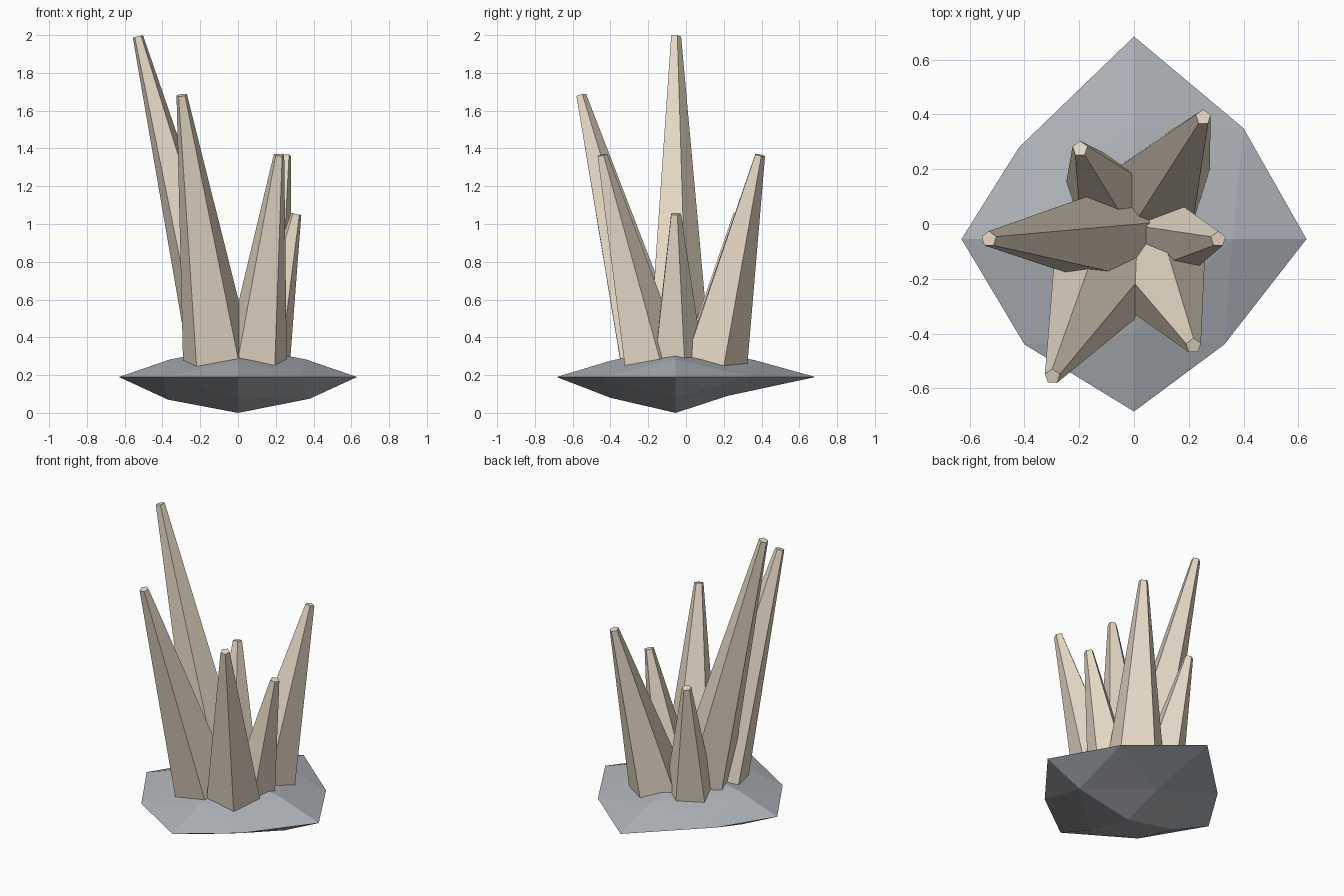
import bpy, math
from mathutils import Vector

if "Cube" in bpy.data.objects:
    bpy.data.objects.remove(bpy.data.objects["Cube"])


def material(name, rgb):
    m = bpy.data.materials.new(name)
    m.diffuse_color = (*rgb, 1)
    m.use_nodes = True
    m.node_tree.nodes["Principled BSDF"].inputs["Base Color"].default_value = m.diffuse_color
    return m


def mesh_object(name, verts, faces, mat):
    me = bpy.data.meshes.new(name)
    me.from_pydata(verts, [], faces)
    me.materials.append(mat)
    ob = bpy.data.objects.new(name, me)
    bpy.context.collection.objects.link(ob)
    return ob


stone = material("stone", (0.42, 0.45, 0.48))
crystal = material("crystal", (0.80, 0.70, 0.57))

# Rock base: a flattened octahedron, each face split in four
rim = [(0.63, -0.055), (0.40, 0.35), (0, 0.685), (-0.42, 0.28),
       (-0.63, -0.055), (-0.40, -0.44), (0, -0.685), (0.33, -0.44)]
upper = [(0.36, -0.055, 0.283), (0, 0.36, 0.28), (-0.36, -0.055, 0.283), (0, -0.40, 0.276)]
lower = [(0.38, -0.055, 0.075), (0, 0.22, 0.09), (-0.37, -0.055, 0.07), (0, -0.40, 0.08)]
verts = [(x, y, 0.19) for x, y in rim] + upper + lower + [(0, -0.055, 0.35), (0, -0.055, 0)]
faces = []
for k in range(4):
    n = (k + 1) % 4
    a, mid, b = 2 * k, 2 * k + 1, 2 * n
    for ring, pole, flip in ((8, 16, False), (12, 17, True)):
        p, q = ring + k, ring + n
        tris = [(a, mid, p), (mid, b, q), (p, mid, q), (p, q, pole)]
        faces += [t[::-1] if flip else t for t in tris]
mesh_object("rock_base", verts, faces, stone)


# Crystals: leaning five-sided tapered spikes sunk into the rock
def spike(name, base, tip, r_base, r_tip=0.029):
    base, tip = Vector(base), Vector(tip)
    axis = tip - base
    turn = Vector((0, 0, 1)).rotation_difference(axis)
    pts = []
    for centre, r in ((base, r_base), (tip, r_tip)):
        for i in range(5):
            t = math.radians(90 + 72 * i)
            pts.append(centre + turn @ Vector((r * math.cos(t), r * math.sin(t), 0)))
    sides = [(i, (i + 1) % 5, 5 + (i + 1) % 5, 5 + i) for i in range(5)]
    mesh_object(name, pts, sides + [(4, 3, 2, 1, 0), (5, 6, 7, 8, 9)], crystal)


spikes = {
    "tall_left": ((-0.075, -0.05, 0.22), (-0.53, -0.055, 1.993), 0.185),
    "front_left": ((-0.10, -0.175, 0.22), (-0.298, -0.557, 1.682), 0.20),
    "front_right": ((0.09, -0.175, 0.22), (0.217, -0.445, 1.365), 0.178),
    "short_right": ((0.13, -0.05, 0.22), (0.308, -0.055, 1.053), 0.15),
    "back_right": ((0.10, 0.135, 0.22), (0.253, 0.39, 1.365), 0.188),
    "short_back_left": ((-0.10, 0.10, 0.22), (-0.197, 0.275, 1.053), 0.158),
}
for name, spec in spikes.items():
    spike("crystal_" + name, *spec)
